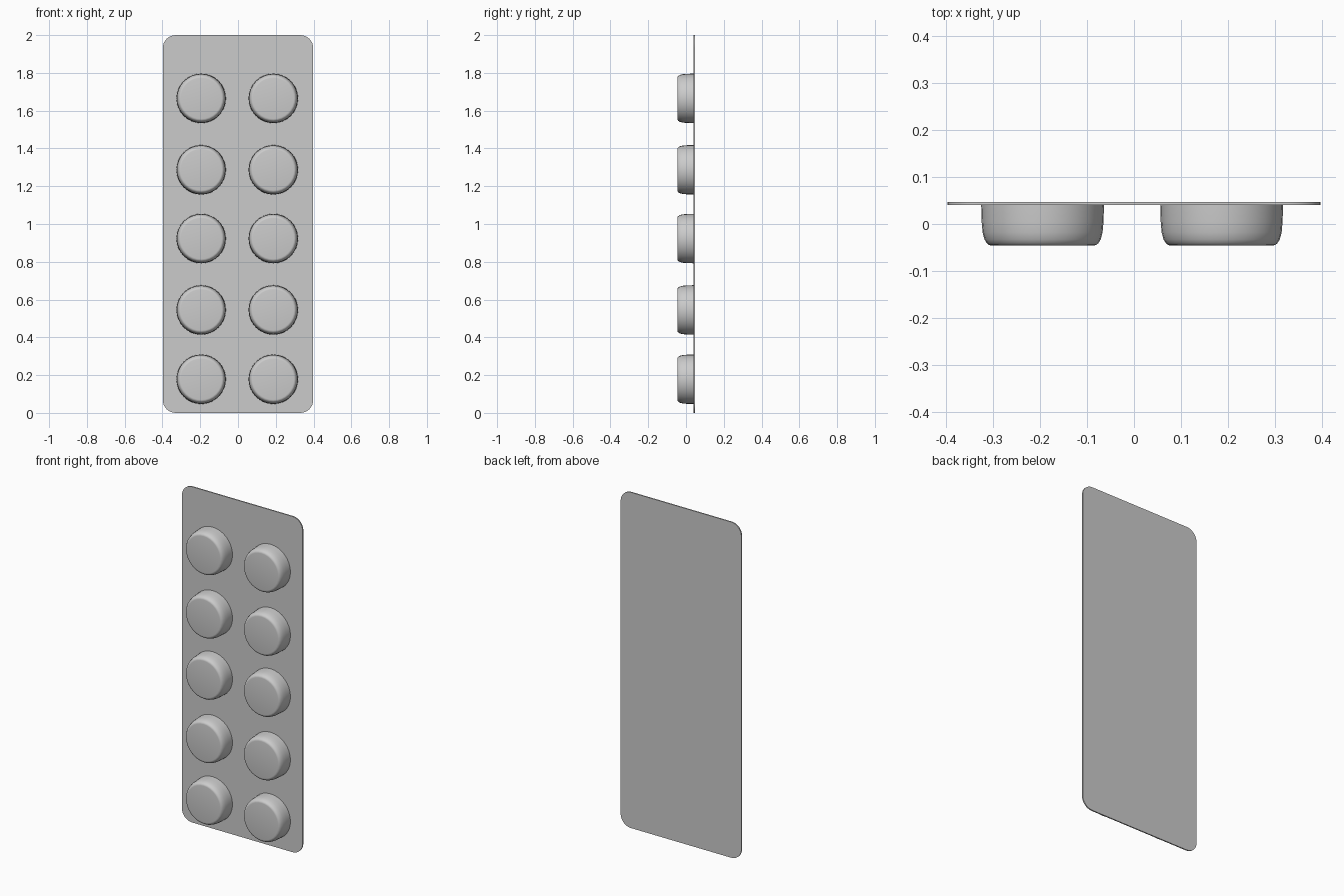
import bpy, bmesh, math
from mathutils import Matrix, Vector

cube = bpy.data.objects.get("Cube")
if cube:
    bpy.data.objects.remove(cube, do_unlink=True)

grey = bpy.data.materials.new("light grey")
grey.use_nodes = True
grey.diffuse_color = (0.6, 0.6, 0.6, 1)
grey.node_tree.nodes["Principled BSDF"].inputs["Base Color"].default_value = (0.6, 0.6, 0.6, 1)

PLATE_FRONT, PLATE_BACK = 0.04, 0.047
HALF_W, HEIGHT, CORNER = 0.398, 2.0, 0.068


def finish(bm, name, angle):
    bmesh.ops.recalc_face_normals(bm, faces=bm.faces)
    mesh = bpy.data.meshes.new(name)
    bm.to_mesh(mesh)
    bm.free()
    mesh.materials.append(grey)
    obj = bpy.data.objects.new(name, mesh)
    bpy.context.collection.objects.link(obj)
    bpy.ops.object.select_all(action="DESELECT")
    obj.select_set(True)
    bpy.context.view_layer.objects.active = obj
    bpy.ops.object.shade_smooth_by_angle(angle=math.radians(angle))
    return obj


# Thin backing sheet with rounded corners
bm = bmesh.new()
outline = []
corners = [(1, 1), (-1, 1), (-1, 0), (1, 0)]
for i, (sx, top) in enumerate(corners):
    cx = sx * (HALF_W - CORNER)
    cz = HEIGHT - CORNER if top else CORNER
    for k in range(9):
        a = math.pi / 2 * (i + k / 8)
        outline.append(bm.verts.new((cx + CORNER * math.cos(a), PLATE_FRONT,
                                     cz + CORNER * math.sin(a))))
sheet = bm.faces.new(outline)
side = bmesh.ops.extrude_face_region(bm, geom=[sheet], use_keep_orig=True)
moved = [g for g in side["geom"] if isinstance(g, bmesh.types.BMVert)]
bmesh.ops.translate(bm, verts=moved, vec=Vector((0, PLATE_BACK - PLATE_FRONT, 0)))
finish(bm, "backing_sheet", 30)

# Blister pocket profile: (radius, y) from the sheet to the rounded front rim
PROFILE = [(0.131, 0.041), (0.130, 0.005), (0.128, -0.018), (0.124, -0.033),
           (0.119, -0.041), (0.114, -0.045), (0.108, -0.046)]
SEGMENTS = 32


def blister(name, x, z):
    bm = bmesh.new()
    rings = []
    for r, y in PROFILE:
        rings.append([bm.verts.new((x + r * math.cos(a), y, z + r * math.sin(a)))
                      for a in (math.tau * k / SEGMENTS for k in range(SEGMENTS))])
    for low, high in zip(rings, rings[1:]):
        for k in range(SEGMENTS):
            n = (k + 1) % SEGMENTS
            bm.faces.new((low[k], low[n], high[n], high[k]))
    bm.faces.new(rings[0])
    bm.faces.new(rings[-1])
    finish(bm, name, 30)


# Two columns of five pockets
for row, z in enumerate((0.178, 0.545, 0.923, 1.287, 1.665), start=1):
    for column, x in (("right", -0.195), ("left", 0.187)):
        blister(f"blister_{column}_{row}", x, z)
